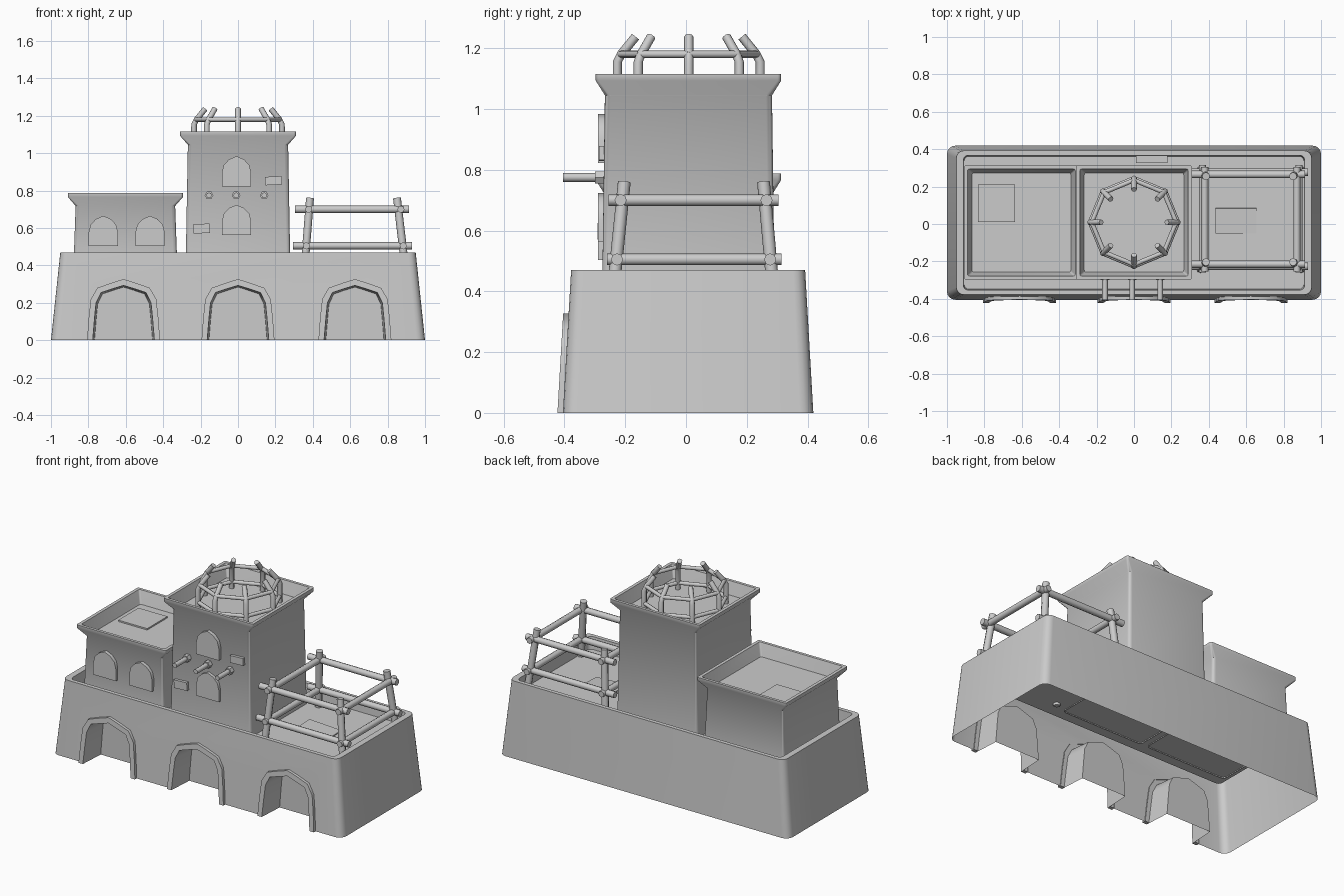
import bpy, bmesh, math
from mathutils import Vector

if "Cube" in bpy.data.objects:
    bpy.data.objects.remove(bpy.data.objects["Cube"])

CY = 0.007


def finish(name, bm, recalc=True):
    if recalc:
        bmesh.ops.recalc_face_normals(bm, faces=bm.faces[:])
    me = bpy.data.meshes.new(name)
    bm.to_mesh(me)
    bm.free()
    ob = bpy.data.objects.new(name, me)
    bpy.context.collection.objects.link(ob)
    bpy.ops.object.select_all(action='DESELECT')
    bpy.context.view_layer.objects.active = ob
    ob.select_set(True)
    bpy.ops.object.shade_smooth_by_angle(angle=math.radians(48))
    return ob


def rounded_loop(bm, cx, cy, hx, hy, r, z, n=4):
    vs = []
    for k, (sx, sy) in enumerate([(1, 1), (-1, 1), (-1, -1), (1, -1)]):
        for i in range(n + 1):
            a = math.pi / 2 * (k + i / n)
            vs.append(bm.verts.new((cx + sx * (hx - r) + r * math.cos(a),
                                    cy + sy * (hy - r) + r * math.sin(a), z)))
    return vs


def bridge(bm, a, b, closed=True, skip=()):
    n = len(a)
    for i in range(n if closed else n - 1):
        if i not in skip:
            j = (i + 1) % n
            bm.faces.new((a[i], a[j], b[j], b[i]))


def shell(bm, cx, cy, levels, skip=()):
    # stacked rounded rectangles, capped at the last one
    loops = [rounded_loop(bm, cx, cy, *lv) for lv in levels]
    for k in range(len(loops) - 1):
        bridge(bm, loops[k], loops[k + 1], skip=skip if k == 0 else ())
    bm.faces.new(loops[-1])
    return loops


def rod(name, points, r, sides=8):
    # round bar through a list of points, one fixed side vector so it never twists
    bm = bmesh.new()
    pts = [Vector(p) for p in points]
    d0 = pts[-1] - pts[0]
    bend = (pts[1] - pts[0]).cross(d0)
    side = bend if bend.length > 1e-5 else d0.cross(Vector((0, 1, 0) if abs(d0.z) > abs(d0.y) else (0, 0, 1)))
    side.normalize()
    rings = []
    for i, p in enumerate(pts):
        d = (pts[min(i + 1, len(pts) - 1)] - pts[max(i - 1, 0)]).normalized()
        v = d.cross(side).normalized()
        rings.append([bm.verts.new(p + r * (math.cos(a) * side + math.sin(a) * v))
                      for a in [2 * math.pi * k / sides for k in range(sides)]])
    for a, b in zip(rings, rings[1:]):
        bridge(bm, a, b)
    bm.faces.new(rings[0])
    bm.faces.new(rings[-1])
    return finish(name, bm)


def slab(name, center, size, rot=(0, 0, 0)):
    bm = bmesh.new()
    bmesh.ops.create_cube(bm, size=1)
    bmesh.ops.scale(bm, vec=size, verts=bm.verts)
    ob = finish(name, bm)
    ob.location = center
    ob.rotation_euler = rot
    return ob


def mirror_profile(half):
    return [(-x, z) for x, z in half] + [(x, z) for x, z in reversed(half[:-1])]


INNER = mirror_profile([(.165, 0), (.155, .12), (.147, .2), (.12, .255), (.06, .275), (0, .293)])
OUTER = mirror_profile([(.195, 0), (.186, .12), (.175, .22), (.14, .28), (.07, .305), (0, .327)])
BACK = [(x * .94, z * .97) for x, z in INNER]
ARCHES = (-.612, 0, .625)


def wall_y(z):
    return CY - (.412 - .027 * z / .47)


# lower storey: hollow shell with a sunken terrace, arches cut out of the front wall
bm = bmesh.new()
lp = shell(bm, 0, CY, [(1, .412, .045, 0), (.95, .385, .04, .47),
                       (.912, .36, .025, .47), (.908, .355, .025, .392)], skip=(14,))
outline = [lp[0][14]]
for cx in ARCHES:
    outline += [bm.verts.new((cx + x, wall_y(z), z)) for x, z in INNER]
bm.faces.new(outline + [lp[0][15], lp[1][15], lp[1][14]])
finish("lower_storey", bm)

# arch surrounds with niches behind them
for cx in ARCHES:
    bm = bmesh.new()

    def row(prof, off=None, y=None):
        return [bm.verts.new((cx + x, wall_y(z) + off if y is None else y, z)) for x, z in prof]
    rows = [row(OUTER, .005), row(OUTER, -.018), row(INNER, -.018), row(BACK, y=-.26)]
    for a, b in zip(rows, rows[1:]):
        bridge(bm, a, b, closed=False)
    bm.faces.new(rows[-1])
    for i in (0, -1):
        w = bm.verts.new((rows[2][i].co.x, wall_y(0) + .005, 0))
        bm.faces.new((rows[0][i], rows[1][i], rows[2][i], w))
    finish("arch_niche", bm)


# upper buildings with flared cornices and sunken roofs
def building(name, cx, hx, top):
    bm = bmesh.new()
    shell(bm, cx, CY + .001, [(hx, .284, .02, .385), (hx - .012, .275, .02, top - .07),
                              (hx + .03, .305, .012, top - .022), (hx + .03, .305, .012, top),
                              (hx + .01, .287, .01, top), (hx - .014, .265, .01, top - .078)])
    finish(name, bm)


building("tower", 0, .28, 1.115)
building("side_house", -.602, .278, .788)

# raised arched window panels
WIN = mirror_profile([(.078, 0), (.078, .075), (.068, .115), (.04, .145), (0, .162)])
for cx, z0 in ((-.72, .503), (-.47, .503), (-.008, .562), (-.008, .822)):
    bm = bmesh.new()
    f, b = [[bm.verts.new((cx + x, y, z0 + z)) for x, z in WIN] for y in (-.29, -.255)]
    bridge(bm, f, b)
    bm.faces.new(f)
    bm.faces.new(b)
    finish("window_panel", bm)

# beams poking out of the tower front, with a collar at the wall
for x in (-.155, -.01, .14):
    rod("tower_beam", [(x, -.25, .775), (x, -.405, .775)], .015)
    rod("beam_collar", [(x, -.25, .775), (x, -.3, .775)], .023, sides=6)

# exposed bricks, hatches and loose planks
slab("brick_upper", (.19, -.272, .853), (.09, .03, .045), (0, -.05, 0))
slab("brick_lower", (-.195, -.276, .597), (.09, .03, .05), (0, -.05, 0))
slab("roof_hatch", (-.735, .11, .711), (.2, .2, .016))
slab("terrace_hatch", (.545, .017, .394), (.22, .135, .02), (.03, .05, 0))
slab("terrace_plank", (.095, .345, .39), (.17, .04, .03))

# crown of bent posts tied by octagonal rings
for k in range(8):
    a, a2 = k * math.pi / 4, (k + 1) * math.pi / 4

    def at(r, z, t=a):
        return (r * math.cos(t), CY + .002 + r * math.sin(t), z)
    rod("crown_post", [at(.235, 1.03), at(.235, 1.155), at(.222, 1.18), at(.175, 1.238)], .015)
    for r, z in ((.226, 1.18), (.235, 1.075)):
        rod("crown_ring_bar", [at(r, z), at(r, z, a2)], .012)

# leaning pole frame on the terrace
for xb, xt in ((.355, .385), (.895, .85)):
    for yb, yt in ((-.242, -.203), (.289, .255)):
        rod("frame_post", [(xb, yb, .38), (xt, yt, .76)], .021)
for z, x0, x1, y0, y1, i in ((.505, .295, .93, -.26, .315, 0), (.70, .305, .915, -.255, .305, .012)):
    for y in (-.227 + i, .277 - i):
        rod("frame_rail_x", [(x0, y, z), (x1, y, z)], .02)
    for x in (.366 + i, .883 - i):
        rod("frame_rail_y", [(x, y0, z), (x, y1, z)], .019)
